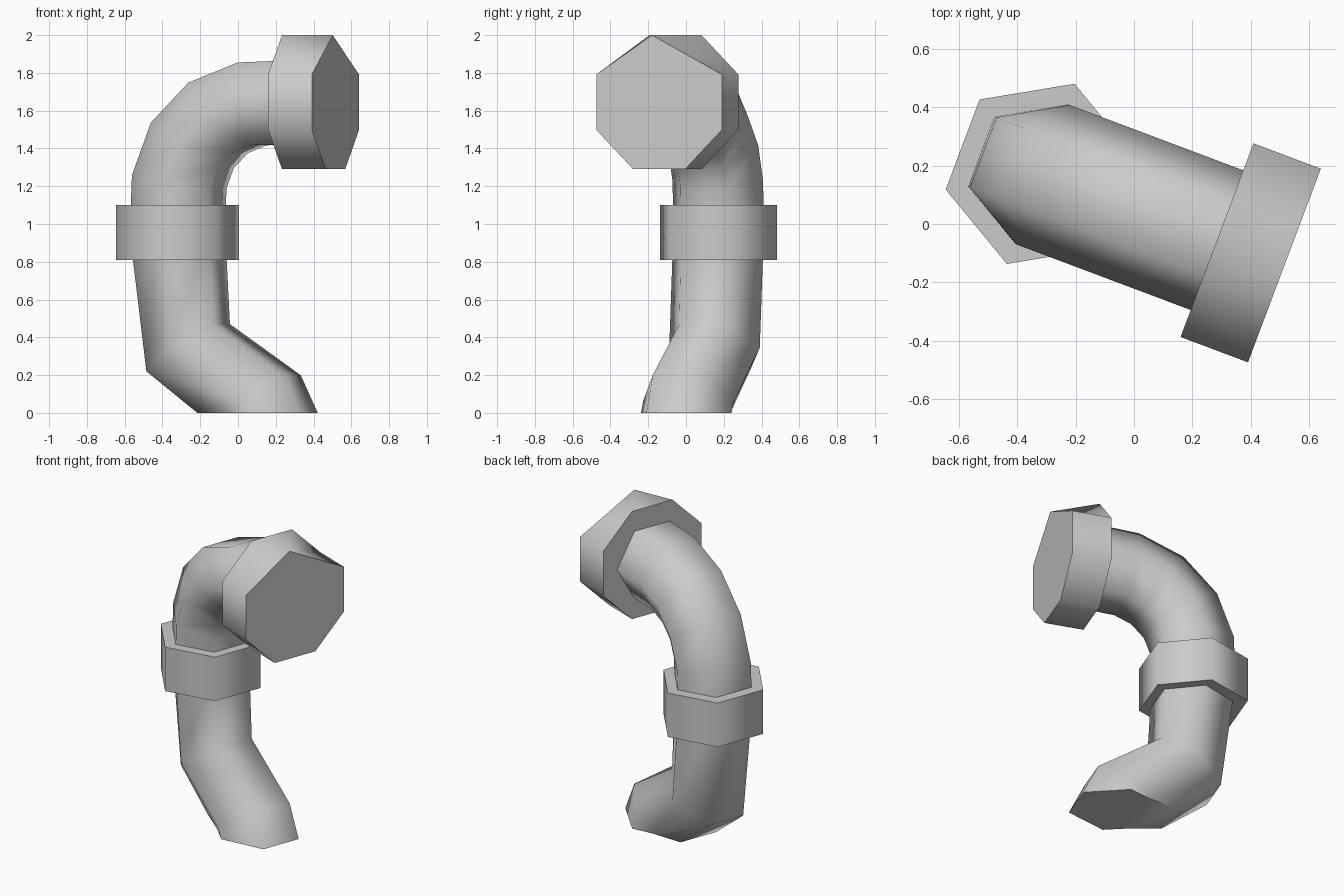
import bpy
import bmesh
from math import radians, sin, cos, pi
from mathutils import Vector

cube = bpy.data.objects.get("Cube")
if cube:
    bpy.data.objects.remove(cube, do_unlink=True)

# The bend lies in a vertical plane through BASE, along ALONG; ACROSS is its horizontal normal
BASE = Vector((-0.32, 0.172, 0))
ALONG = Vector((0.936, -0.352, 0))
ACROSS = Vector((0.352, 0.936, 0))
UP = Vector((0, 0, 1))

metal = bpy.data.materials.new("plain_grey")
metal.use_nodes = True
GREY = (0.6, 0.6, 0.6, 1)
metal.diffuse_color = GREY
metal.node_tree.nodes["Principled BSDF"].inputs["Base Color"].default_value = GREY


def place(s, z, w):
    return BASE + ALONG * s + UP * z + ACROSS * w


def hex_ring(s, z, tilt, half, radius):
    """Six-sided section; 'half' is its reach in the bend plane."""
    ring = []
    for k in range(6):
        a = radians(30 + 60 * k)
        reach = half * cos(a) / cos(pi / 6)
        ring.append(place(s + reach * cos(tilt), z + reach * sin(tilt), radius * sin(a)))
    return ring


def loft(name, rings, ground_cut=False):
    bm = bmesh.new()
    loops = [[bm.verts.new(p) for p in ring] for ring in rings]
    n = len(loops[0])
    for a, b in zip(loops, loops[1:]):
        for i in range(n):
            j = (i + 1) % n
            bm.faces.new((a[i], a[j], b[j], b[i]))
    bm.faces.new(loops[0])
    bm.faces.new(loops[-1])
    if ground_cut:
        cut = bmesh.ops.bisect_plane(bm, geom=bm.verts[:] + bm.edges[:] + bm.faces[:],
                                     plane_co=(0, 0, 0), plane_no=(0, 0, 1), clear_inner=True)
        rim = [e for e in cut["geom_cut"] if isinstance(e, bmesh.types.BMEdge)]
        bmesh.ops.contextual_create(bm, geom=rim)
    bmesh.ops.remove_doubles(bm, verts=bm.verts[:], dist=0.001)
    bmesh.ops.recalc_face_normals(bm, faces=bm.faces[:])
    mesh = bpy.data.meshes.new(name)
    bm.to_mesh(mesh)
    bm.free()
    mesh.materials.append(metal)
    obj = bpy.data.objects.new(name, mesh)
    bpy.context.collection.objects.link(obj)
    bpy.ops.object.select_all(action="DESELECT")
    obj.select_set(True)
    bpy.context.view_layer.objects.active = obj
    bpy.ops.object.shade_smooth_by_angle(angle=radians(65))
    return obj


# Bent pipe: slanted foot, upright stretch, quarter bend, level end
R = 0.256
stations = [(0.64, -0.29, 24, 0.22), (0.45, 0.065, 34, 0.24),
            (0.06, 0.345, 33.6, 0.226), (0, 0.95, 0, 0.222)]
for deg in (9, 33, 57, 81):
    t = radians(deg)
    stations.append((0.5 - 0.497 * cos(t), 1.145 + 0.497 * sin(t), -deg, 0.222))
stations.append((0.7, 1.645, -90, 0.222))
loft("bent_pipe", [hex_ring(s, z, radians(d), h, R) for s, z, d, h in stations], ground_cut=True)

# Collar around the upright stretch
loft("pipe_collar", [hex_ring(0, z, 0, 0.286, 0.33) for z in (0.81, 1.10)])

# Eight-sided end flange; the two top corners of its outer face meet in one point
flange = []
for s in (0.646, 0.893):
    ring = []
    for k in range(8):
        a = radians(22.5 + 45 * k)
        w, z = 0.384 * cos(a), 0.384 * sin(a)
        if s > 0.8 and z > 0.3:
            w = -0.04
        ring.append(place(s, 1.645 + z, w))
    flange.append(ring)
loft("end_flange", flange)
